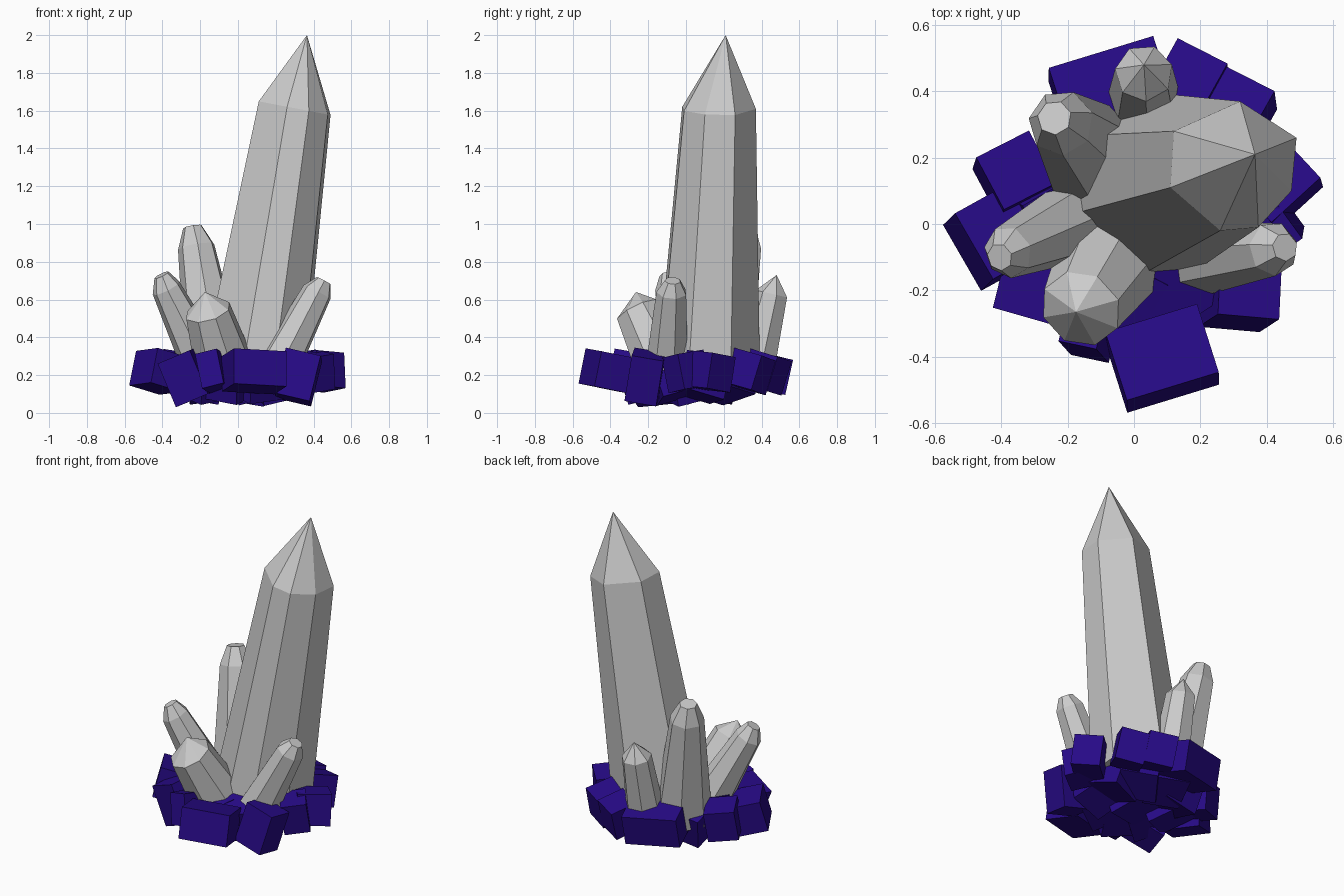
import bpy, bmesh, random
from math import cos, sin, pi, radians
from mathutils import Vector, Euler, Matrix

if "Cube" in bpy.data.objects:
    bpy.data.objects.remove(bpy.data.objects["Cube"])

random.seed(4)
rock_mat = bpy.data.materials.new("dark_violet_rock")
rock_mat.diffuse_color = (0.02, 0.003, 0.24, 1)
rock_mat.use_nodes = True
rock_mat.node_tree.nodes["Principled BSDF"].inputs["Base Color"].default_value = rock_mat.diffuse_color


def finish(bm, name, mat=None):
    bmesh.ops.recalc_face_normals(bm, faces=bm.faces)
    me = bpy.data.meshes.new(name)
    bm.to_mesh(me)
    bm.free()
    ob = bpy.data.objects.new(name, me)
    bpy.context.collection.objects.link(ob)
    if mat:
        me.materials.append(mat)


def loft(name, rings, tip=None):
    bm = bmesh.new()
    vr = [[bm.verts.new(p) for p in r] for r in rings]
    n = len(vr[0])
    for a, b in zip(vr, vr[1:]):
        for i in range(n):
            j = (i + 1) % n
            bm.faces.new((a[i], a[j], b[j], b[i]))
    bm.faces.new(vr[0][::-1])
    if tip:
        t = bm.verts.new(tip)
        for i in range(n):
            bm.faces.new((vr[-1][i], vr[-1][(i + 1) % n], t))
    else:
        bm.faces.new(vr[-1])
    finish(bm, name)


def crystal(name, base, shoulder, top, r0, r1, blunt=True, sides=7):
    pts = [Vector((*base, 0.2)), Vector(shoulder), Vector(top)]
    q = Vector((0, 0, 1)).rotation_difference(pts[1] - pts[0])

    def ring(c, r):
        angles = [0.3 + 2 * pi * i / sides for i in range(sides)]
        return [c + q @ Vector((r * cos(a), r * sin(a), 0)) for a in angles]
    rings = [ring(pts[0], r0), ring(pts[1], r1)]
    if blunt:
        loft(name, rings + [ring(pts[2], r1 * 0.52)])
    else:
        loft(name, rings, pts[2])


# Main leaning crystal: seven-sided shoulder outline, enlarged and shifted for the foot
outline = [(.11, .11), (.26, -.02), (.375, -.01), (.475, .10), (.49, .26), (.32, .37), (.12, .28)]
upper = [(x, y, 1.67 - 0.19 * x) for x, y in outline]
lower = [(.085 + 1.45 * (x - .305), .055 + 1.4 * (y - .13), .2) for x, y in outline]
loft("main_crystal", [lower, upper], (.365, .21, 2.0))

# Smaller crystals growing outwards around it
crystal("back_left_crystal", (-.11, .19), (-.22, .305, .88), (-.24, .32, .985), .17, .10)
crystal("back_crystal", (.03, .355), (.03, .455, .63), (.03, .48, .73), .115, .088, False)
crystal("left_crystal", (-.15, .02), (-.38, -.085, .66), (-.405, -.10, .73), .13, .08)
crystal("front_left_crystal", (-.06, -.09), (-.16, -.255, .54), (-.175, -.265, .64), .17, .125, False, 8)
crystal("right_crystal", (.19, -.10), (.42, -.075, .64), (.455, -.07, .70), .12, .082)


def rock(name, x, y, z, size, rot):
    bm = bmesh.new()
    e = Euler([radians(a) for a in rot])
    bmesh.ops.create_cube(bm, size=1, matrix=Matrix.LocRotScale(Vector((x, y, z)), e, Vector(size)))
    finish(bm, name, rock_mat)


# Outer ring of tilted blocks: x, y, width, depth, tilt x, tilt y, turn
outer = [
    (.085, -.405, .29, .22, -11, 3, 17), (.32, -.215, .19, .17, -10, 13, -5),
    (-.42, -.04, .19, .23, -4, 15, 29), (-.36, .145, .18, .18, -8, 8, 27),
    (-.07, .405, .33, .20, -12, 4, 17), (.16, .41, .17, .20, -15, -8, -27),
    (.31, .335, .17, .18, -14, -10, -27), (.435, .12, .17, .20, -4, -8, -47),
    (-.27, -.185, .19, .19, 6, -22, -16), (-.13, -.30, .12, .18, -10, -14, -12),
    (.40, 0, .15, .17, 8, -8, 35),
]
for i, (x, y, w, d, *rot) in enumerate(outer):
    tall = i in (1, 8)
    rock(f"outer_rock_{i + 1}", x, y, .19 if tall else .22, (w, d, .25 if tall else .19), rot)

# Inner blocks filling the middle: a ring and a centre block
rock("centre_rock", 0, .02, .18, (.26, .26, .2), (14, 9, 20))
for i in range(9):
    a = 2 * pi * i / 9 + .3
    rock(f"inner_rock_{i + 1}", .22 * cos(a), .02 + .22 * sin(a), .185, (.22, .22, .2),
         (random.choice((-16, 16)), random.uniform(-16, 16), random.uniform(-45, 45)))
